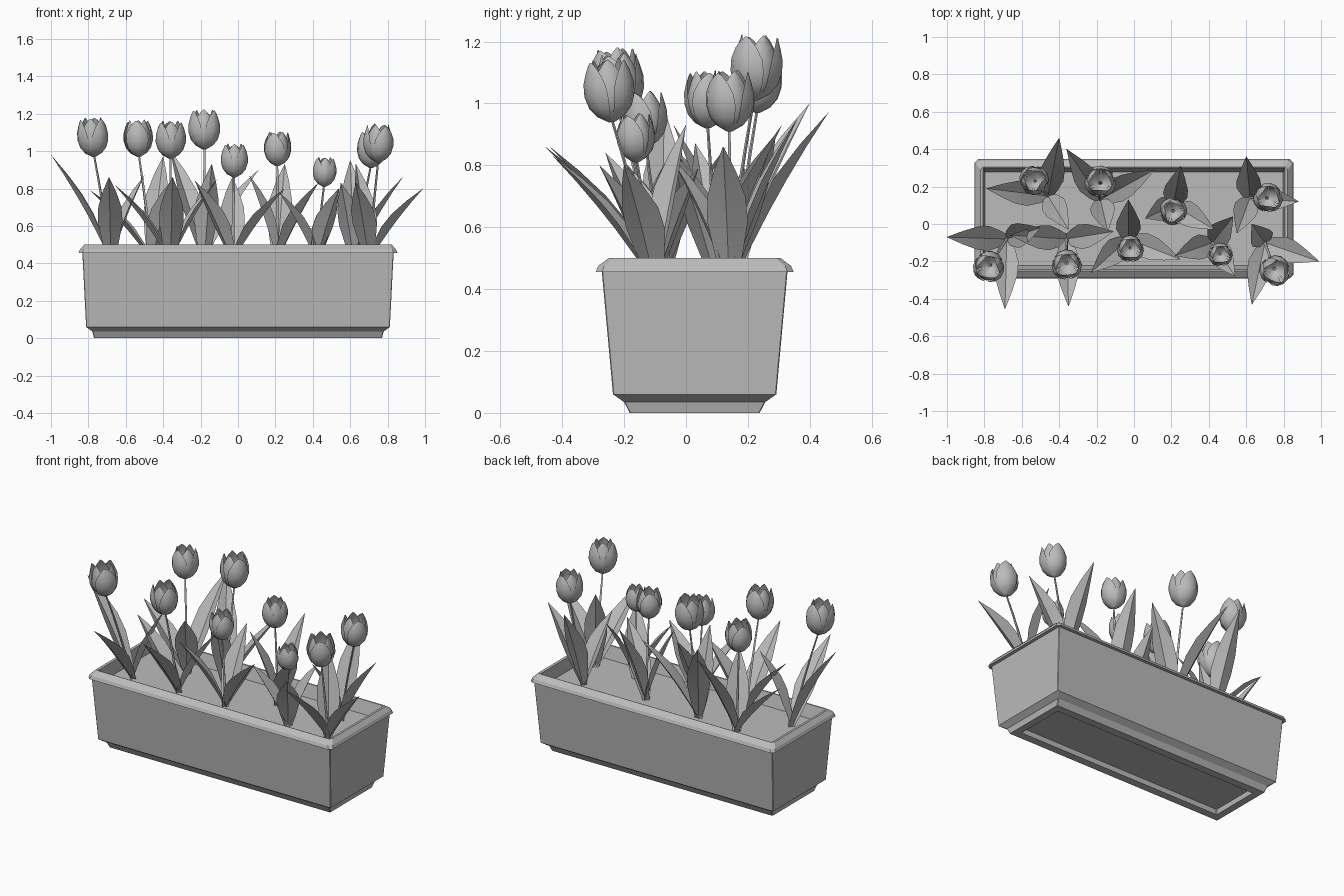
import bpy
import math
from mathutils import Vector

cube = bpy.data.objects.get("Cube")
if cube:
    bpy.data.objects.remove(cube, do_unlink=True)

grey = bpy.data.materials.new("plain grey")
grey.use_nodes = True
grey.diffuse_color = (0.5, 0.5, 0.5, 1)
grey.node_tree.nodes["Principled BSDF"].inputs["Base Color"].default_value = grey.diffuse_color

CENTRE_Y = 0.028
SOIL_Z = 0.42


def add_object(name, verts, faces, smooth_angle=None):
    mesh = bpy.data.meshes.new(name)
    mesh.from_pydata([tuple(v) for v in verts], [], faces)
    mesh.materials.append(grey)
    obj = bpy.data.objects.new(name, mesh)
    bpy.context.collection.objects.link(obj)
    if smooth_angle:
        bpy.ops.object.select_all(action="DESELECT")
        obj.select_set(True)
        bpy.context.view_layer.objects.active = obj
        bpy.ops.object.shade_smooth_by_angle(angle=math.radians(smooth_angle))
    return obj


def grid_faces(rows, cols, start=0, closed=False):
    """Quads joining consecutive rows of points."""
    faces = []
    for r in range(rows - 1):
        for c in range(cols if closed else cols - 1):
            n = (c + 1) % cols
            a, b = start + r * cols, start + (r + 1) * cols
            faces.append((a + c, a + n, b + n, b + c))
    return faces


def ring(z, hx, hy, cut):
    """Rectangle with cut corners."""
    corners = [(hx, hy - cut), (hx - cut, hy), (cut - hx, hy), (-hx, hy - cut),
               (-hx, cut - hy), (cut - hx, -hy), (hx - cut, -hy), (hx, cut - hy)]
    return [Vector((x, y + CENTRE_Y, z)) for x, y in corners]


# Planter: recessed base, foot, tapered wall, overhanging rim, inner wall
sections = [
    (0.03, 0.72, 0.155, 0.003), (0, 0.725, 0.16, 0.003),
    (0, 0.77, 0.21, 0.003), (0.035, 0.778, 0.228, 0.003),
    (0.06, 0.812, 0.264, 0.003), (0.455, 0.832, 0.3, 0.003),
    (0.455, 0.853, 0.32, 0.02), (0.475, 0.845, 0.312, 0.02),
    (0.5, 0.822, 0.278, 0.015), (0.498, 0.806, 0.272, 0.003),
    (SOIL_Z, 0.796, 0.25, 0.003),
]
points = [p for s in sections for p in ring(*s)]
faces = grid_faces(len(sections), 8, closed=True)
faces.append(tuple(reversed(range(8))))
add_object("planter_box", points, faces)
add_object("soil", ring(SOIL_Z, 0.8, 0.254, 0.003), [tuple(range(8))])


def bezier(a, b, c, t):
    return a * (1 - t) ** 2 + b * 2 * t * (1 - t) + c * t * t


def add_leaf(name, root, tip):
    """Folded blade that leans outwards from the root to its tip."""
    out = Vector((tip.x - root.x, tip.y - root.y, 0))
    side = Vector((-out.y, out.x, 0)).normalized()
    mid = root + out * 0.42 + Vector((0, 0, (tip.z - root.z) * 0.52))
    inward = side.cross(tip - root).normalized()
    if inward.z < 0:
        inward = -inward
    verts = []
    for t, w in [(0, 0.02), (0.2, 0.045), (0.42, 0.066), (0.6, 0.062), (0.8, 0.036), (1, 0.001)]:
        p = bezier(root, mid, tip, t)
        verts += [p - side * w + inward * w * 0.45, p, p + side * w + inward * w * 0.45]
    add_object(name, verts, grid_faces(6, 3), 25)


def add_stem(name, root, top):
    mid = Vector((root.x * 0.6 + top.x * 0.4, root.y * 0.6 + top.y * 0.4, (root.z + top.z) / 2))
    verts = []
    for i in range(5):
        p = bezier(root, mid, top, i / 4)
        for k in range(6):
            a = math.tau * k / 6
            verts.append(p + Vector((math.cos(a), math.sin(a), 0)) * (0.009 - 0.001 * i))
    add_object(name, verts, grid_faces(5, 6, closed=True), 60)


# Petal rows: height, radius, half angle in degrees
PETAL = [(0, 0.12, 55), (0.1, 0.55, 55), (0.25, 0.85, 54), (0.45, 1, 53),
         (0.65, 0.97, 48), (0.83, 0.84, 34), (0.94, 0.74, 18), (1, 0.7, 3)]


def add_flower(name, base, radius, height, tilt, turn):
    """Cup of three inner and three outer petals."""
    verts, faces = [], []
    spin = tilt.to_track_quat("Z", "Y")
    for k in range(6):
        outer = k % 2
        size = radius * (1 if outer else 0.88)
        start = len(verts)
        for h, r, half in PETAL:
            flare = (0.16 if outer else -0.05) * max(0, h - 0.45)
            for c in range(5):
                u = c / 2 - 1
                a = turn + math.tau * k / 6 + math.radians(half) * u
                rad = size * (r + flare) * (1 - 0.06 * u * u)
                p = Vector((math.cos(a) * rad, math.sin(a) * rad, h * height * (0.97 if outer else 1)))
                verts.append(base + spin @ p)
        faces += grid_faces(len(PETAL), 5, start)
    add_object(name, verts, faces, 35)


# Plants: root, flower (x, y, base z, radius), then three leaf tips
plants = [
    ((-.68, -.08), (-.77, -.22, .97, .085), (-1, -.07, .98), (-.69, -.455, .86), (-.5, -.02, .87)),
    ((-.46, .15), (-.53, .23, .97, .08), (-.4, .46, .97), (-.79, .19, .79), (-.35, -.03, .85)),
    ((-.36, -.08), (-.36, -.21, .96, .082), (-.66, -.06, .82), (-.35, -.44, .86), (-.11, -.04, .85)),
    ((-.18, .13), (-.18, .22, 1.01, .086), (-.36, .4, 1), (.11, .29, .9), (-.14, -.04, .93)),
    ((-.03, -.08), (-.02, -.13, .86, .073), (-.03, .13, .86), (.25, -.19, .8), (-.23, -.26, .84)),
    ((.21, .1), (.21, .07, .92, .075), (.25, .31, .93), (.06, .03, .87), (.43, -.03, .83)),
    ((.42, -.1), (.46, -.16, .81, .064), (.53, .04, .79), (.22, -.17, .78), (.54, -.28, .8)),
    ((.62, .14), (.71, .14, .91, .08), (.6, .36, .95), (.88, .12, .86), (.55, -.05, .83)),
    ((.7, -.1), (.75, -.24, .94, .083), (.99, -.2, .8), (.63, -.43, .83), (.63, 0, .93)),
]
for n, (root_xy, (x, y, z, radius), *tips) in enumerate(plants, 1):
    root = Vector((*root_xy, SOIL_Z - 0.01))
    top = Vector((x, y, z))
    lean = (top - root).normalized() + Vector((0, 0, 2))
    add_stem(f"stem_{n}", root, top + Vector((0, 0, 0.01)))
    add_flower(f"tulip_{n}", top, radius, radius * 2.45, lean, n * 0.9)
    for k, tip in enumerate(tips, 1):
        add_leaf(f"leaf_{n}_{k}", root, Vector(tip))
